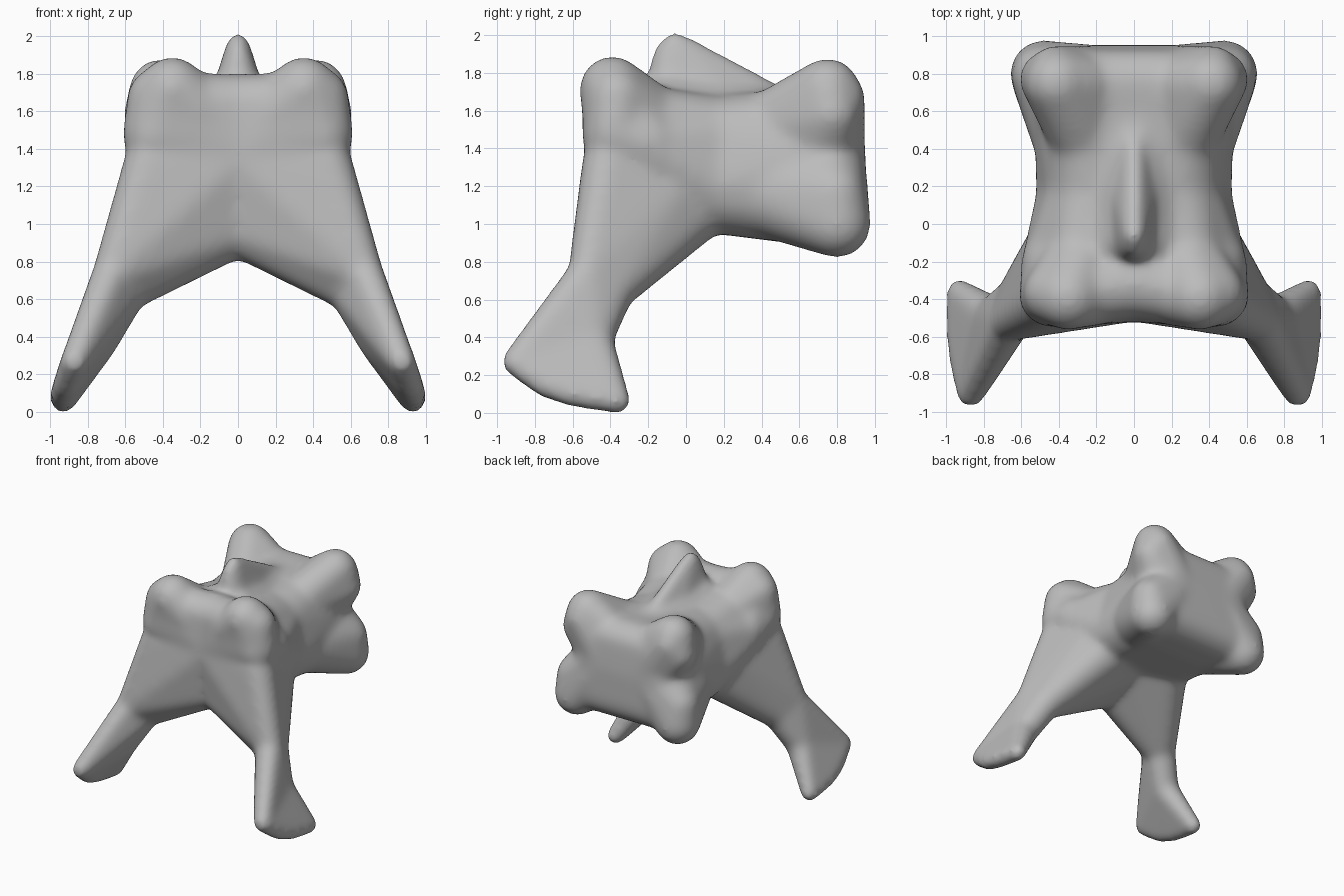
import bpy, bmesh
from mathutils import Matrix

cube = bpy.data.objects.get("Cube")
if cube:
    bpy.data.objects.remove(cube, do_unlink=True)

bone = bpy.data.materials.new("bone_grey")
bone.use_nodes = True
grey = (0.5, 0.5, 0.5, 1)
bone.diffuse_color = grey
bone.node_tree.nodes["Principled BSDF"].inputs["Base Color"].default_value = grey

body = bmesh.new()
GROW = 0.011   # makes up for the later smoothing


def hull(balls):
    """Add the convex skin around a set of balls (x, y, z, radius)."""
    part = bmesh.new()
    for x, y, z, r in balls:
        bmesh.ops.create_icosphere(part, subdivisions=3, radius=r + GROW,
                                   matrix=Matrix.Translation((x, y, z)))
    result = bmesh.ops.convex_hull(part, input=part.verts)
    loose = {g for g in result["geom_interior"] + result["geom_unused"]
             if isinstance(g, bmesh.types.BMVert)}
    bmesh.ops.delete(part, geom=list(loose), context="VERTS")
    bmesh.ops.recalc_face_normals(part, faces=part.faces)
    mesh = bpy.data.meshes.new("part")
    part.to_mesh(mesh)
    part.free()
    body.from_mesh(mesh)
    bpy.data.meshes.remove(mesh)


def flip(balls):
    return [(-x, y, z, r) for x, y, z, r in balls]


def across(balls):
    hull(balls + flip(balls))


def pair(balls):
    hull(balls)
    hull(flip(balls))


# Trunk: shoulder block, waist and rear block
waist = [(0.27, 0.15, 1.2, 0.24), (0.2, 0.16, 1.41, 0.26)]
rear = [(0.27, 0.75, 1.55, 0.17), (0.29, 0.71, 1.35, 0.23), (0.3, 0.76, 1.08, 0.18)]
pair([(0.44, -0.38, 1.47, 0.16), (0.36, -0.37, 1.62, 0.17), (0.42, -0.2, 1.42, 0.17),
      (0, -0.32, 1.62, 0.17), (0, -0.34, 1.38, 0.17)])
across(waist + [(0.42, -0.22, 1.4, 0.17), (0.3, -0.22, 1.56, 0.16)])
across(waist + rear + [(0.27, 0.55, 1.15, 0.24)])

# Front lobes
pair([(0.35, -0.39, 1.715, 0.165), (0.43, -0.37, 1.67, 0.15), (0.46, -0.38, 1.48, 0.145),
      (0.2, -0.35, 1.58, 0.18), (0.25, -0.12, 1.5, 0.18)])

# Rear lobes
core = [(0.2, 0.67, 1.35, 0.27)]
pair(core + [(0.41, 0.75, 1.71, 0.16), (0.42, 0.82, 1.67, 0.12), (0.28, 0.74, 1.64, 0.15),
             (0.46, 0.77, 1.58, 0.14), (0.25, 0.44, 1.51, 0.18)])
pair(core + [(0.48, 0.8, 1.0, 0.17), (0.49, 0.79, 1.16, 0.15), (0.28, 0.4, 1.18, 0.23)])

# Top fin with a broad foot that runs back between the rear lobes
hull([(0, -0.06, 1.96, 0.05), (0, -0.12, 1.91, 0.045), (0, 0.02, 1.93, 0.045),
      (0, 0.44, 1.7, 0.05), (0, -0.09, 1.73, 0.115), (0, 0.2, 1.63, 0.14)])
across([(0.08, -0.1, 1.63, 0.14), (0.12, 0.2, 1.52, 0.17), (0.04, 0.55, 1.58, 0.13)])

# Legs
knee = [(0.605, -0.4, 0.66, 0.122), (0.67, -0.52, 0.74, 0.095)]
ankle = [(0.745, -0.5, 0.39, 0.105)]
toe = [(0.87, -0.905, 0.27, 0.065)]
heel = [(0.93, -0.36, 0.062, 0.06), (0.93, -0.6, 0.1, 0.06), (0.91, -0.75, 0.15, 0.06)]
pair(knee + [(0.47, -0.41, 1.32, 0.13), (0.36, -0.06, 1.2, 0.17),
             (0.25, 0.07, 1.14, 0.2), (0, -0.3, 1.0, 0.16),
             (0, -0.05, 1.12, 0.19), (0, -0.36, 1.35, 0.15)])
pair(knee + ankle + toe)
pair(ankle + toe + heel)

mesh = bpy.data.meshes.new("vertebra_body")
body.to_mesh(mesh)
body.free()
mesh.materials.append(bone)
obj = bpy.data.objects.new("vertebra_body", mesh)
bpy.context.collection.objects.link(obj)
bpy.context.view_layer.objects.active = obj
obj.select_set(True)

# Fuse the parts into one skin and soften the joins
remesh = obj.modifiers.new("fuse", "REMESH")
remesh.mode = "VOXEL"
remesh.voxel_size = 0.02
soften = obj.modifiers.new("soften", "SMOOTH")
soften.factor = 0.5
soften.iterations = 34
for name in ("fuse", "soften"):
    bpy.ops.object.modifier_apply(modifier=name)
bpy.ops.object.shade_smooth()
